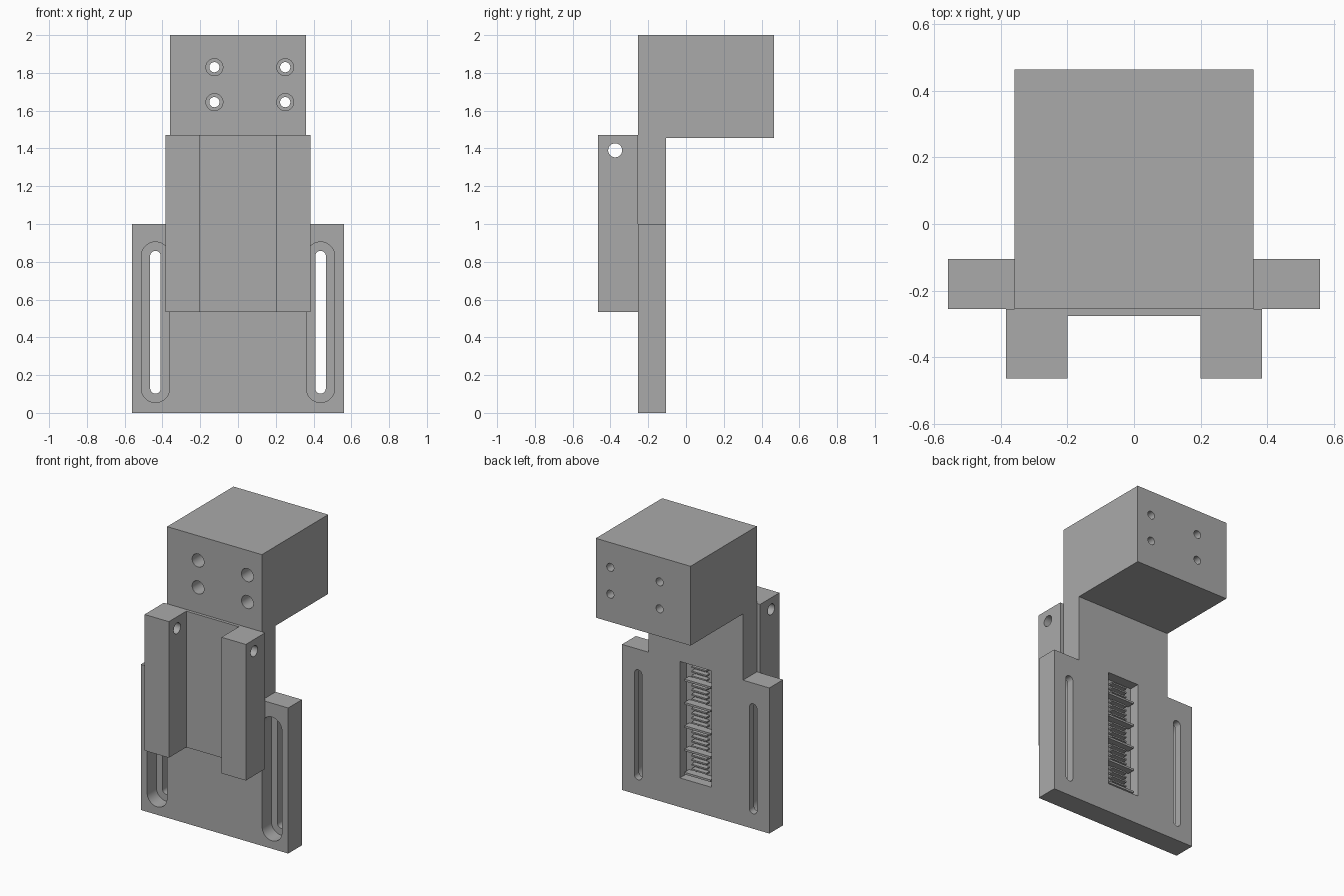
import bpy, bmesh, math
from mathutils import Vector

cube = bpy.data.objects.get("Cube")
if cube:
    bpy.data.objects.remove(cube, do_unlink=True)

GREY = (0.4, 0.4, 0.4, 1)
mat = bpy.data.materials.new("plain grey")
mat.use_nodes = True
mat.diffuse_color = GREY
mat.node_tree.nodes["Principled BSDF"].inputs["Base Color"].default_value = GREY


def prism(name, pts, axis, lo, hi):
    """Extrude a 2D outline along an axis; x: (y,z), y: (x,z), z: (x,y)."""
    def place(p, d):
        c = list(p)
        c.insert("xyz".index(axis), d)
        return Vector(c)
    bm = bmesh.new()
    face = bm.faces.new([bm.verts.new(place(p, lo)) for p in pts])
    ext = bmesh.ops.extrude_face_region(bm, geom=[face])
    moved = [g for g in ext["geom"] if isinstance(g, bmesh.types.BMVert)]
    bmesh.ops.translate(bm, verts=moved, vec=place((0, 0), hi - lo))
    bmesh.ops.recalc_face_normals(bm, faces=bm.faces)
    me = bpy.data.meshes.new(name)
    bm.to_mesh(me)
    bm.free()
    me.materials.append(mat)
    ob = bpy.data.objects.new(name, me)
    bpy.context.collection.objects.link(ob)
    return ob


def rect(a0, a1, b0, b1):
    return [(a0, b0), (a1, b0), (a1, b1), (a0, b1)]


def stadium(a, b0, b1, r, n=24):
    """Rounded slot outline; a plain circle when b0 equals b1."""
    pts = []
    for b, start in ((b1, 0), (b0, math.pi)):
        for i in range(n + 1):
            t = start + math.pi * i / n
            p = (a + r * math.cos(t), b + r * math.sin(t))
            if not pts or (Vector(p) - Vector(pts[-1])).length > 1e-5:
                pts.append(p)
    if (Vector(pts[0]) - Vector(pts[-1])).length < 1e-5:
        pts.pop()
    return pts


def cut(target, *cutter):
    tool = prism("cutter", *cutter)
    tool.hide_render = True
    mod = target.modifiers.new("cut", "BOOLEAN")
    mod.operation = "DIFFERENCE"
    mod.solver = "EXACT"
    mod.object = tool
    bpy.context.view_layer.objects.active = target
    bpy.ops.object.modifier_apply(modifier=mod.name)
    bpy.data.objects.remove(tool, do_unlink=True)


def smooth(ob):
    bpy.ops.object.select_all(action="DESELECT")
    ob.select_set(True)
    bpy.context.view_layer.objects.active = ob
    bpy.ops.object.shade_smooth_by_angle(angle=math.radians(30))


FRONT, BACK = -0.255, -0.105

# Base plate with narrower neck
half = [(0.56, 0), (0.56, 1), (0.36, 1), (0.36, 1.455)]
outline = half + [(-x, z) for x, z in reversed(half)]
plate = prism("base_plate", outline, "y", FRONT, BACK)

# Stepped adjustment slots on both sides
for side in (-1, 1):
    x = side * 0.437
    cut(plate, stadium(x, 0.13, 0.83, 0.075), "y", FRONT - 0.1, FRONT + 0.1)
    cut(plate, stadium(x, 0.13, 0.83, 0.028), "y", FRONT - 0.1, BACK + 0.1)

# Recessed scale window in the back
FLOOR = BACK - 0.07
cut(plate, rect(-0.12, 0.12, 0.2, 1.0), "y", FLOOR, BACK + 0.1)
smooth(plate)

# Scale ticks: every fifth one is long
for i in range(24):
    z = 0.23 + i * 0.032
    long = i % 5 == 0
    w, t, h = (0.1, 0.007, 0.05) if long else (0.057, 0.005, 0.035)
    prism("long_tick" if long else "short_tick",
          rect(-w, w, z - t, z + t), "y", FLOOR - 0.005, FLOOR + h)

# Head block with four counterbored holes
head = prism("head_block", rect(-0.36, 0.36, 1.455, 2), "y", FRONT, 0.465)
for x in (-0.125, 0.25):
    for z in (1.645, 1.83):
        cut(head, stadium(x, z, z, 0.045), "y", FRONT - 0.1, FRONT + 0.36)
        cut(head, stadium(x, z, z, 0.027), "y", FRONT - 0.1, 0.6)
smooth(head)

# Front carriage: two rails joined by a thin web, with a cross pin hole
half = [(0.385, FRONT), (0.385, -0.465), (0.2, -0.465), (0.2, -0.276)]
outline = half + [(-x, y) for x, y in reversed(half)]
carriage = prism("front_carriage", outline, "z", 0.535, 1.47)
cut(carriage, stadium(-0.375, 1.39, 1.39, 0.037), "x", -0.6, 0.6)
smooth(carriage)
